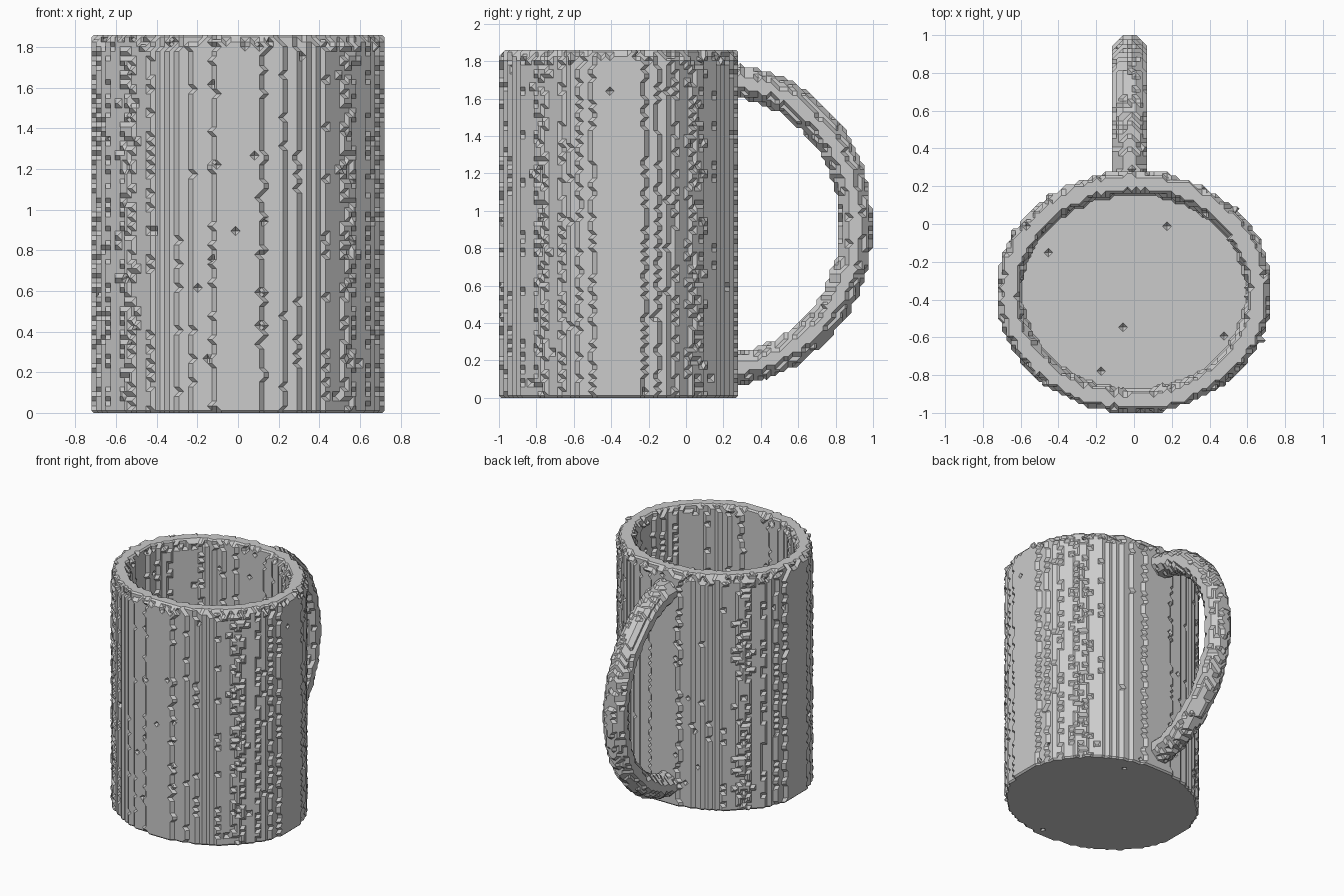
import bpy, bmesh, math, random
from itertools import product
from mathutils import Vector

random.seed(4)
STEP = 2 / 86          # size of one block
BODY_Y = -0.36         # centre of the cup
HEIGHT = 80 * STEP

cube = bpy.data.objects.get("Cube")
if cube:
    bpy.data.objects.remove(cube)

clay = bpy.data.materials.new("plain grey")
clay.use_nodes = True
clay.diffuse_color = (0.6, 0.6, 0.6, 1)
clay.node_tree.nodes["Principled BSDF"].inputs["Base Color"].default_value = (0.6, 0.6, 0.6, 1)

# Each cube face as a ring of corners, all turning the same way seen from outside
RINGS = []
for axis, side in product(range(3), (0, 1)):
    ring = []
    for a, b in ((0, 0), (1, 0), (1, 1), (0, 1)):
        corner = [0, 0, 0]
        corner[axis], corner[(axis + 1) % 3], corner[(axis + 2) % 3] = side, a, b
        ring.append(tuple(corner))
    RINGS.append(ring if side else ring[::-1])


def add(a, b):
    return (a[0] + b[0], a[1] + b[1], a[2] + b[2])


def block_surface(name, origin, size, inside):
    """Fill a grid by a rule and wrap it in a stepped, chamfered skin."""
    half = Vector((0.5, 0.5, 0.5))
    filled = {c for c in product(*map(range, size))
              if inside(*(origin + (Vector(c) + half) * STEP))}
    cells = {add(c, (-i, -j, -k)) for c in filled for i, j, k in product((0, 1), repeat=3)}
    bm = bmesh.new()
    verts = {}

    def vert(key):
        if key not in verts:
            verts[key] = bm.verts.new(origin + (Vector(key) / 2 + half) * STEP)
        return verts[key]

    for cell in sorted(cells):
        follow = {}
        for ring in RINGS:
            pts = [add(cell, c) for c in ring]
            state = [p in filled for p in pts]
            if all(state) or not any(state):
                continue
            for n in range(4):
                if state[n] and not state[n - 1]:
                    m = n
                    while state[(m + 1) % 4]:
                        m += 1
                    follow[add(pts[n - 1], pts[n])] = add(pts[m % 4], pts[(m + 1) % 4])
        while follow:
            loop = [next(iter(follow))]
            while loop[-1] in follow:
                loop.append(follow.pop(loop[-1]))
            bm.faces.new([vert(k) for k in loop[:-1]])

    bmesh.ops.connect_verts_nonplanar(bm, angle_limit=0.02, faces=bm.faces[:])
    bmesh.ops.recalc_face_normals(bm, faces=bm.faces[:])
    bmesh.ops.dissolve_limit(bm, angle_limit=0.01, verts=bm.verts[:], edges=bm.edges[:])
    mesh = bpy.data.meshes.new(name)
    bm.to_mesh(mesh)
    bm.free()
    mesh.materials.append(clay)
    obj = bpy.data.objects.new(name, mesh)
    bpy.context.collection.objects.link(obj)


# Cup: oval wall and floor with worn columns, small pits and a softened rim
def in_cup(x, y, z):
    y -= BODY_Y
    outer = math.hypot(x / 0.727, y / 0.637)
    inner = math.hypot(x / 0.6, y / 0.523)
    skin = outer > 0.965 or inner < 1.04 or z < STEP
    if skin and random.random() < 0.002:
        return False
    rim = max(0, z - HEIGHT + 2.5 * STEP)
    wear = random.gauss(0, 0.012 if rim else 0.0022) + 0.5 * rim
    return outer + wear < 1 and (inner - wear > 1 or z < 0.11)


block_surface("mug_body", Vector((-31 * STEP, -1, 0)), (62, 55, 80), in_cup)

# Handle: a rounded bar following a half oval behind the cup
BOW = []
for n in range(61):
    t = math.pi * (n / 60 - 0.5)
    BOW.append((0.21 + 0.7 * math.cos(t), 0.925 + 0.768 * math.sin(t)))


def in_handle(x, y, z):
    if y < 0.18:
        return False
    gap = min(math.hypot(y - p, z - q) for p, q in BOW)
    return math.hypot((x + STEP) / 0.092, gap / 0.088) + random.gauss(0, 0.03) < 1


block_surface("handle", Vector((-6 * STEP, -1, 0)), (10, 86, 80), in_handle)
